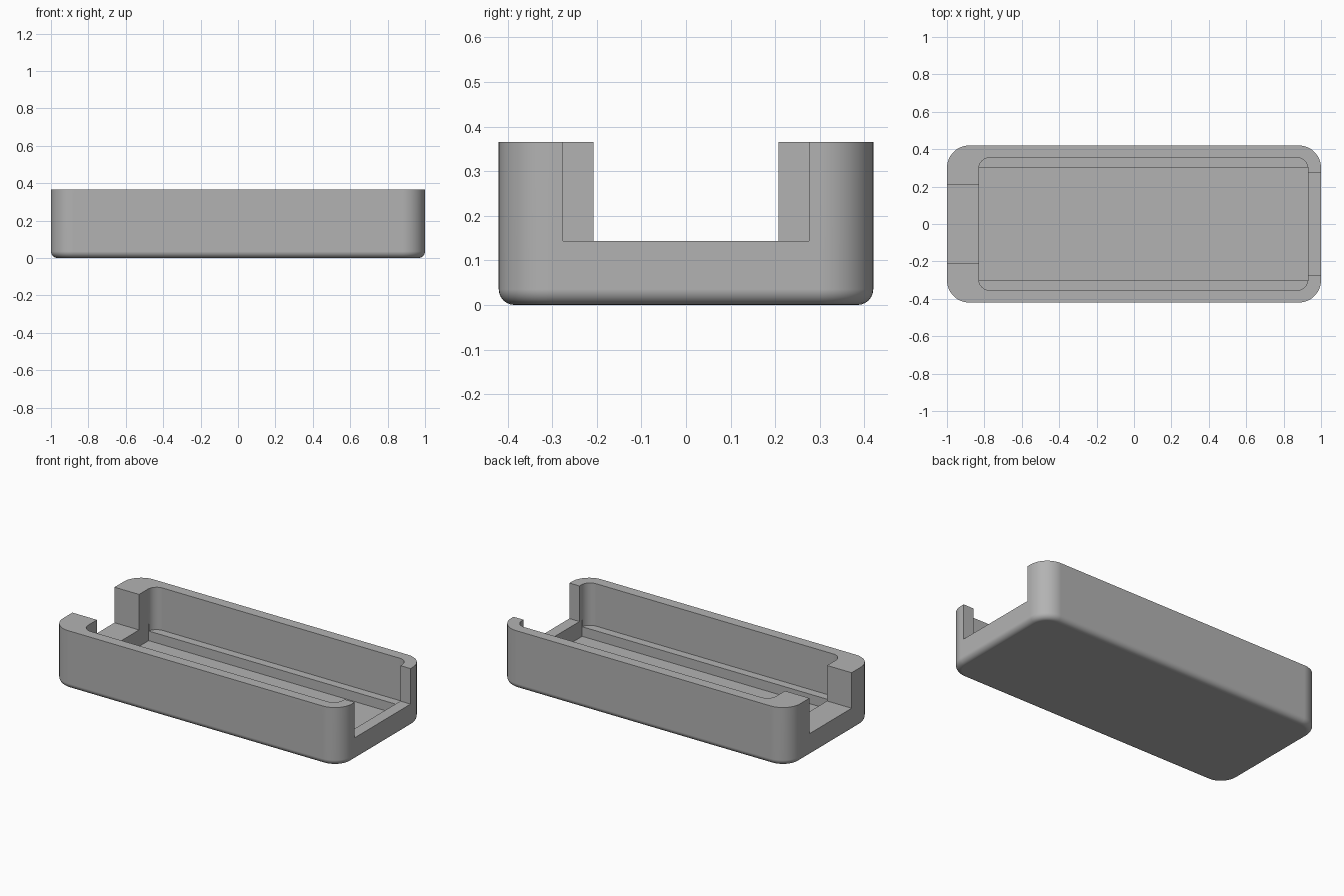
import bpy, bmesh
from mathutils import Vector

default = bpy.data.objects.get("Cube")
if default:
    bpy.data.objects.remove(default, do_unlink=True)

# Main dimensions
LENGTH, WIDTH, HEIGHT = 2.0, 0.84, 0.365
CAV_X0, CAV_X1, CAV_Y = -0.83, 0.93, 0.355
LEDGE_Z, FLOOR_Z, SILL_Z = 0.10, 0.04, 0.143
OVER = 0.6

grey = bpy.data.materials.new("plain grey")
grey.use_nodes = True
grey.diffuse_color = (0.45, 0.45, 0.45, 1)
grey.node_tree.nodes["Principled BSDF"].inputs["Base Color"].default_value = grey.diffuse_color


def block(name, low, high, corner=0, bottom=0):
    """Box between two corners, with rounded upright edges and bottom rim."""
    low, high = Vector(low), Vector(high)
    bm = bmesh.new()
    bmesh.ops.create_cube(bm, size=1)
    for v in bm.verts:
        v.co = (low + high) / 2 + v.co * (high - low)
    if corner:
        upright = [e for e in bm.edges
                   if abs(e.verts[0].co.z - e.verts[1].co.z) > 0.01]
        bmesh.ops.bevel(bm, geom=upright, offset=corner, segments=12,
                        profile=0.5, affect='EDGES')
    if bottom:
        rim = [e for e in bm.edges
               if all(abs(v.co.z - low.z) < 1e-5 for v in e.verts)]
        bmesh.ops.bevel(bm, geom=rim, offset=bottom, segments=6,
                        profile=0.5, affect='EDGES')
    bmesh.ops.recalc_face_normals(bm, faces=bm.faces)
    mesh = bpy.data.meshes.new(name)
    bm.to_mesh(mesh)
    bm.free()
    mesh.materials.append(grey)
    obj = bpy.data.objects.new(name, mesh)
    bpy.context.collection.objects.link(obj)
    return obj


# Outer tray body
tray = block("tray", (-LENGTH / 2, -WIDTH / 2, 0), (LENGTH / 2, WIDTH / 2, HEIGHT),
             corner=0.12, bottom=0.035)

# Cavity, sunken floor channel between the ledges, and the two end openings
cutters = [
    block("cavity_cutter", (CAV_X0, -CAV_Y, LEDGE_Z), (CAV_X1, CAV_Y, OVER), corner=0.06),
    block("channel_cutter", (CAV_X0, -0.303, FLOOR_Z), (CAV_X1, 0.303, SILL_Z)),
    block("narrow_opening_cutter", (-1.2, -0.208, SILL_Z), (-0.5, 0.208, OVER)),
    block("wide_opening_cutter", (0.5, -0.276, SILL_Z), (1.2, 0.276, OVER)),
]

bpy.ops.object.select_all(action='DESELECT')
tray.select_set(True)
bpy.context.view_layer.objects.active = tray
for cutter in cutters:
    cutter.hide_render = True
    cut = tray.modifiers.new(cutter.name, 'BOOLEAN')
    cut.operation = 'DIFFERENCE'
    cut.solver = 'EXACT'
    cut.object = cutter
    bpy.ops.object.modifier_apply(modifier=cut.name)
for cutter in cutters:
    bpy.data.objects.remove(cutter, do_unlink=True)

# Smooth rounded edges while keeping the flat walls flat
bpy.ops.object.shade_smooth_by_angle()
weighted = tray.modifiers.new("weighted normals", 'WEIGHTED_NORMAL')
weighted.keep_sharp = True
